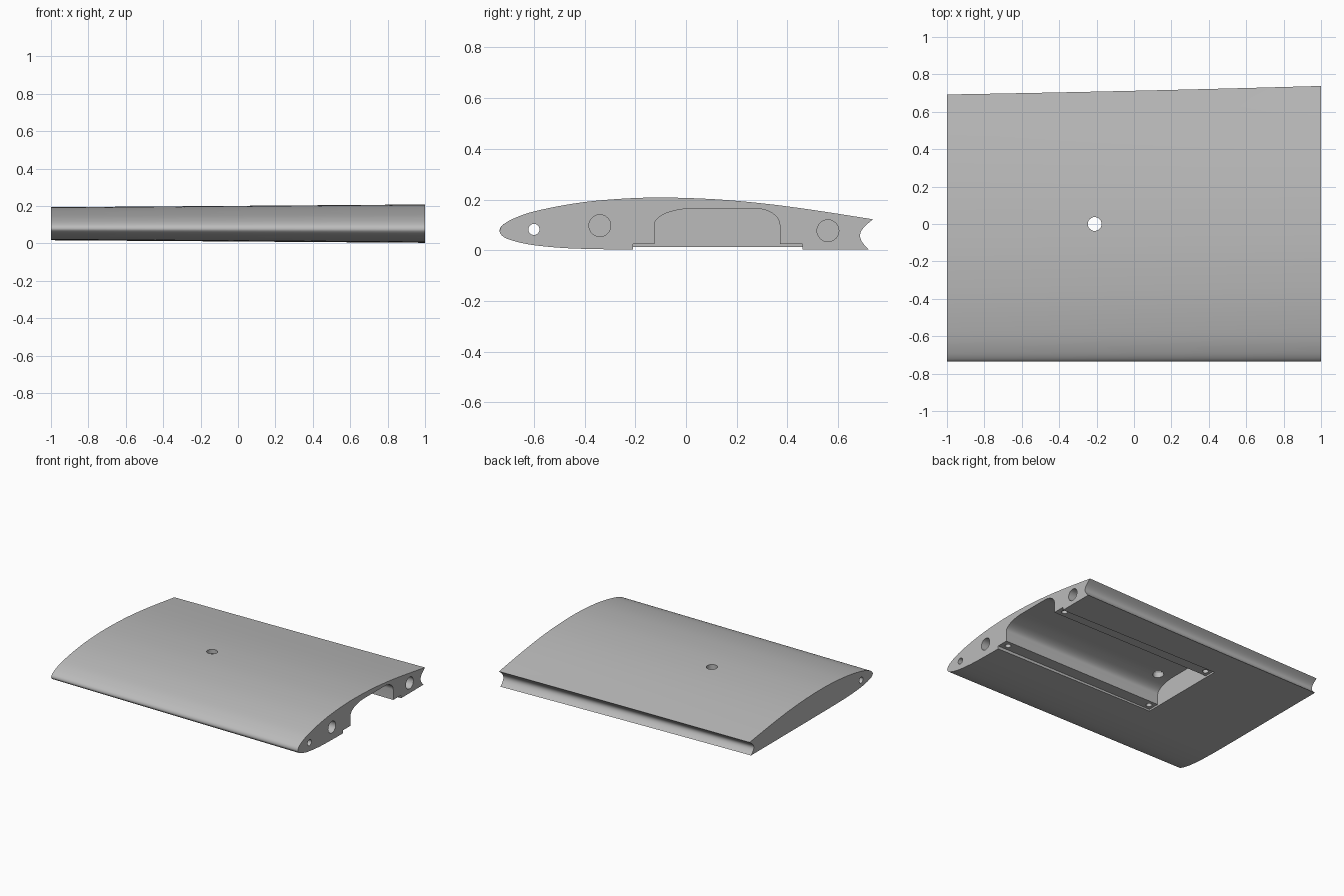
import bpy, bmesh, math
from mathutils import Vector, Matrix

if "Cube" in bpy.data.objects:
    bpy.data.objects.remove(bpy.data.objects["Cube"], do_unlink=True)

grey = bpy.data.materials.new("light grey")
grey.use_nodes = True
grey.diffuse_color = (0.5, 0.5, 0.5, 1)
grey.node_tree.nodes["Principled BSDF"].inputs["Base Color"].default_value = grey.diffuse_color


def make(name, bm):
    bmesh.ops.recalc_face_normals(bm, faces=bm.faces)
    mesh = bpy.data.meshes.new(name)
    bm.to_mesh(mesh)
    bm.free()
    mesh.materials.append(grey)
    obj = bpy.data.objects.new(name, mesh)
    bpy.context.collection.objects.link(obj)
    return obj


def loft(name, sections):
    """Skin equal-length rings of points and cap both ends."""
    bm = bmesh.new()
    rings = [[bm.verts.new(p) for p in ring] for ring in sections]
    n = len(rings[0])
    for a, b in zip(rings, rings[1:]):
        for i in range(n):
            j = (i + 1) % n
            bm.faces.new((a[i], a[j], b[j], b[i]))
    bm.faces.new(rings[0])
    bm.faces.new(rings[-1])
    return make(name, bm)


def extrude_x(name, profile, x0, x1):
    return loft(name, [[(x, y, z) for y, z in profile] for x in (x0, x1)])


def cylinder(name, start, end, radius):
    a, b = Vector(start), Vector(end)
    bm = bmesh.new()
    turn = (b - a).to_track_quat('Z', 'Y').to_matrix().to_4x4()
    bmesh.ops.create_cone(bm, cap_ends=True, segments=32, radius1=radius, radius2=radius,
                          depth=(b - a).length, matrix=Matrix.Translation((a + b) / 2) @ turn)
    return make(name, bm)


def spline(pts, steps=5):
    """Smooth curve through the points."""
    p = [Vector(q) for q in pts]
    p = [2 * p[0] - p[1]] + p + [2 * p[-1] - p[-2]]
    out = []
    for a, b, c, d in zip(p, p[1:], p[2:], p[3:]):
        for k in range(steps):
            t = k / steps
            out.append(0.5 * (2 * b + (c - a) * t + (2 * a - 5 * b + 4 * c - d) * t ** 2
                              + (3 * b - a - 3 * c + d) * t ** 3))
    return out + [p[-2]]


# Aerofoil outline: lower rear, round the nose, to upper rear
outline = spline([(0.72, 0.003), (0.3, 0.003), (-0.2, 0.003), (-0.38, 0.005), (-0.5, 0.01),
                  (-0.62, 0.023), (-0.7, 0.043), (-0.728, 0.06), (-0.735, 0.078), (-0.722, 0.1),
                  (-0.68, 0.125), (-0.6, 0.153), (-0.45, 0.183), (-0.3, 0.2), (-0.12, 0.208),
                  (0.1, 0.202), (0.3, 0.185), (0.5, 0.159), (0.738, 0.122)])
# Concave hinge channel along the trailing edge
top, bottom = outline[-1], outline[0]
for k in range(1, 14):
    t = k / 14
    p = top.lerp(bottom, t)
    outline.append(Vector((p.x - 0.042 * math.sin(math.pi * t), p.y)))


def section(x):
    s = (1 - x) / 2
    chord = 1 - 0.031 * s + 0.008 * s * (1 - s) * -1
    thick = 1 - 0.14 * s
    return [(x, -0.735 + (p.x + 0.735) * chord, 0.088 + (p.y - 0.088) * thick + 0.002 * s)
            for p in outline]


wing = loft("wing_panel", [section(-1 + k / 4) for k in range(9)])

# Equipment bay with rounded roof, open at the root end
INNER = -0.31


def corner(cy, ry, a0, a1):
    return [(cy + ry * math.cos(a0 + (a1 - a0) * k / 12), 0.1 + 0.065 * math.sin(a0 + (a1 - a0) * k / 12))
            for k in range(13)]


bay = ([(-0.125, -0.1), (0.37, -0.1)] + corner(0.27, 0.1, 0, math.pi / 2)
       + corner(0.035, 0.16, math.pi / 2, math.pi))
recess = [(-0.21, -0.1), (0.46, -0.1), (0.46, 0.025), (-0.21, 0.025)]

cutters = [extrude_x("cover_recess", recess, INNER, 1.1),
           extrude_x("bay", bay, INNER, 1.1),
           cylinder("cable_hole", (-0.21, 0, 0.05), (-0.21, 0, 0.4), 0.037),
           cylinder("front_tube", (-1.1, -0.6, 0.082), (1.1, -0.6, 0.082), 0.022),
           cylinder("front_spar_socket", (0.5, -0.34, 0.097), (1.1, -0.34, 0.097), 0.043),
           cylinder("rear_spar_socket", (0.5, 0.56, 0.077), (1.1, 0.56, 0.077), 0.043)]
# Cover screw holes
for x in (-0.27, 0.95):
    for y in (-0.168, 0.415):
        cutters.append(cylinder("screw_hole", (x, y, -0.05), (x, y, 0.09), 0.02))

bpy.context.view_layer.objects.active = wing
wing.select_set(True)
for cutter in cutters:
    cutter.hide_render = True
    mod = wing.modifiers.new(cutter.name, 'BOOLEAN')
    mod.operation = 'DIFFERENCE'
    mod.solver = 'EXACT'
    mod.object = cutter
    bpy.ops.object.modifier_apply(modifier=mod.name)
for cutter in cutters:
    bpy.data.objects.remove(cutter, do_unlink=True)

bpy.ops.object.shade_smooth_by_angle(angle=math.radians(30))
